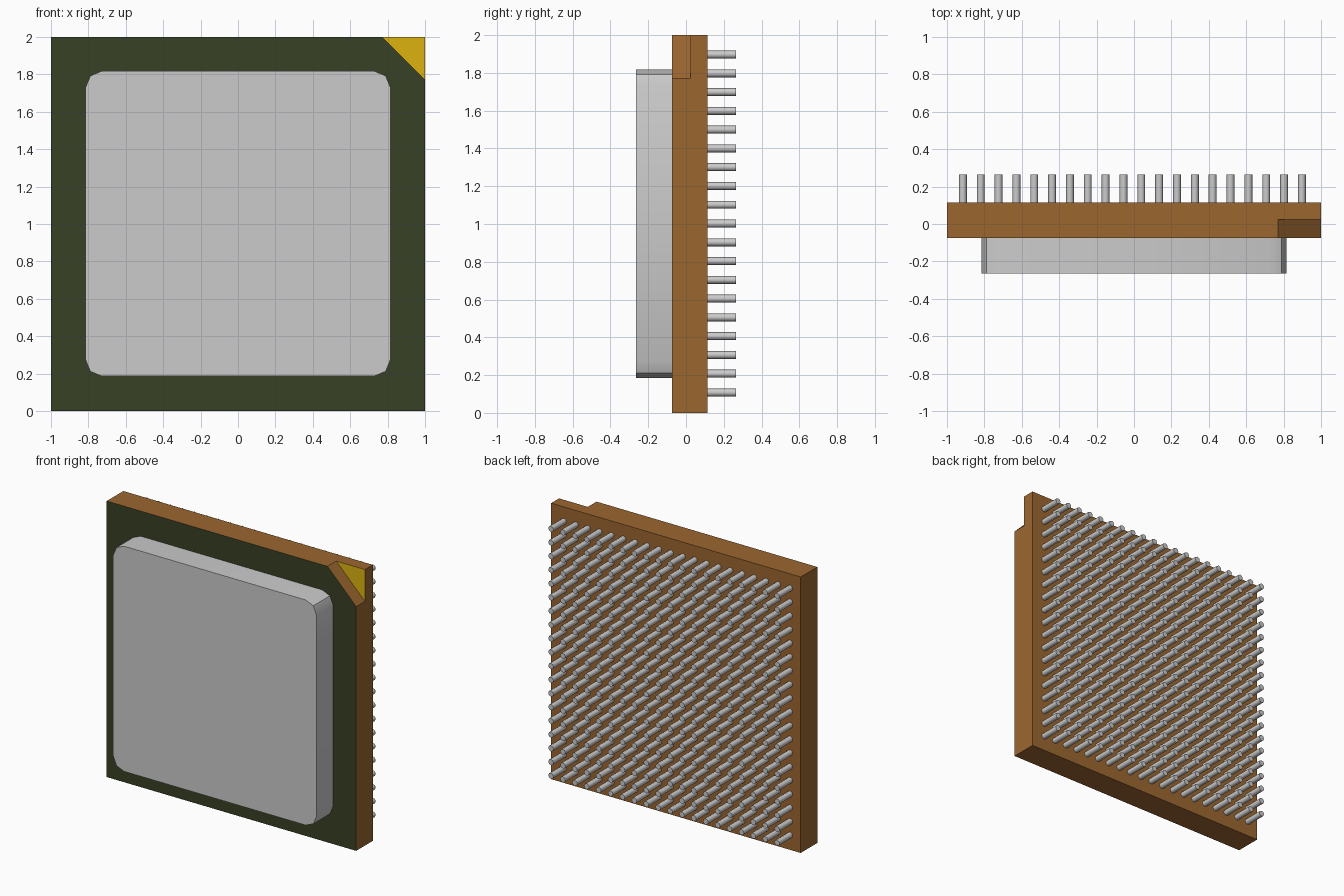
import bpy, bmesh, math
from mathutils import Matrix, Vector

if "Cube" in bpy.data.objects:
    bpy.data.objects.remove(bpy.data.objects["Cube"])

Y_FRONT, Y_BOARD, Y_NOTCH, Y_BACK, Y_PIN = -0.265, -0.075, 0.025, 0.115, 0.265


def material(name, color):
    m = bpy.data.materials.new(name)
    m.diffuse_color = (*color, 1)
    m.use_nodes = True
    m.node_tree.nodes["Principled BSDF"].inputs["Base Color"].default_value = m.diffuse_color
    return m


def finish(name, bm, smooth_angle=None):
    bmesh.ops.recalc_face_normals(bm, faces=bm.faces[:])
    mesh = bpy.data.meshes.new(name)
    bm.to_mesh(mesh)
    bm.free()
    obj = bpy.data.objects.new(name, mesh)
    bpy.context.collection.objects.link(obj)
    if smooth_angle:
        bpy.ops.object.select_all(action='DESELECT')
        obj.select_set(True)
        bpy.context.view_layer.objects.active = obj
        bpy.ops.object.shade_smooth_by_angle(angle=math.radians(smooth_angle))
    return obj


# Circuit board with a stepped triangular notch at the top right corner
N = 0.77
bm = bmesh.new()
front = [bm.verts.new((x, Y_BOARD, z)) for x, z in
         [(-1, 0), (1, 0), (1, 1 + N), (N, 2), (-1, 2)]]
floor = [bm.verts.new((x, Y_NOTCH, z)) for x, z in
         [(1, 1 + N), (1, 2), (N, 2)]]
back = [bm.verts.new((x, Y_BACK, z)) for x, z in
        [(-1, 0), (1, 0), (1, 2), (-1, 2)]]
f, n, b = front, floor, back
green_face = bm.faces.new(f)
gold_face = bm.faces.new(n)
bm.faces.new(b)
bm.faces.new((f[0], f[1], b[1], b[0]))              # bottom
bm.faces.new((f[0], f[4], b[3], b[0]))              # left
bm.faces.new((f[1], f[2], n[0], n[1], b[2], b[1]))  # right
bm.faces.new((f[4], f[3], n[2], n[1], b[2], b[3]))  # top
bm.faces.new((f[2], f[3], n[2], n[0]))              # notch wall
green_face.material_index = 1
gold_face.material_index = 2
board = finish("circuit_board", bm)
for name, color in [("board_brown", (0.33, 0.135, 0.03)),
                    ("board_green", (0.04, 0.052, 0.018)),
                    ("corner_gold", (0.72, 0.45, 0.005))]:
    board.data.materials.append(material(name, color))

# Metal heat spreader with rounded corners
bm = bmesh.new()
bmesh.ops.create_cube(bm, size=1, matrix=Matrix.Translation(
    (0, (Y_FRONT + Y_BOARD) / 2, 1.002)) @ Matrix.Diagonal(
    (1.63, Y_BOARD - Y_FRONT, 1.632, 1)))
edges = [e for e in bm.edges if abs(e.verts[0].co.y - e.verts[1].co.y) > 0.1]
bmesh.ops.bevel(bm, geom=edges, offset=0.088, segments=2, profile=0.5,
                affect='EDGES')
finish("heat_spreader", bm, 40)

# Grid of contact pins on the back
bm = bmesh.new()
bmesh.ops.create_cone(bm, cap_ends=True, segments=8, radius1=0.021,
                      radius2=0.021, depth=Y_PIN - Y_BACK,
                      matrix=Matrix.Translation(
                          Vector((-0.915, (Y_PIN + Y_BACK) / 2, 0.108)))
                      @ Matrix.Rotation(math.pi / 2, 4, 'X'))
pins = finish("contact_pins", bm, 50)
for count, step in [(20, (0.0954, 0, 0)), (19, (0, 0, 0.0994))]:
    arr = pins.modifiers.new("grid", 'ARRAY')
    arr.count = count
    arr.use_relative_offset = False
    arr.use_constant_offset = True
    arr.constant_offset_displace = step
